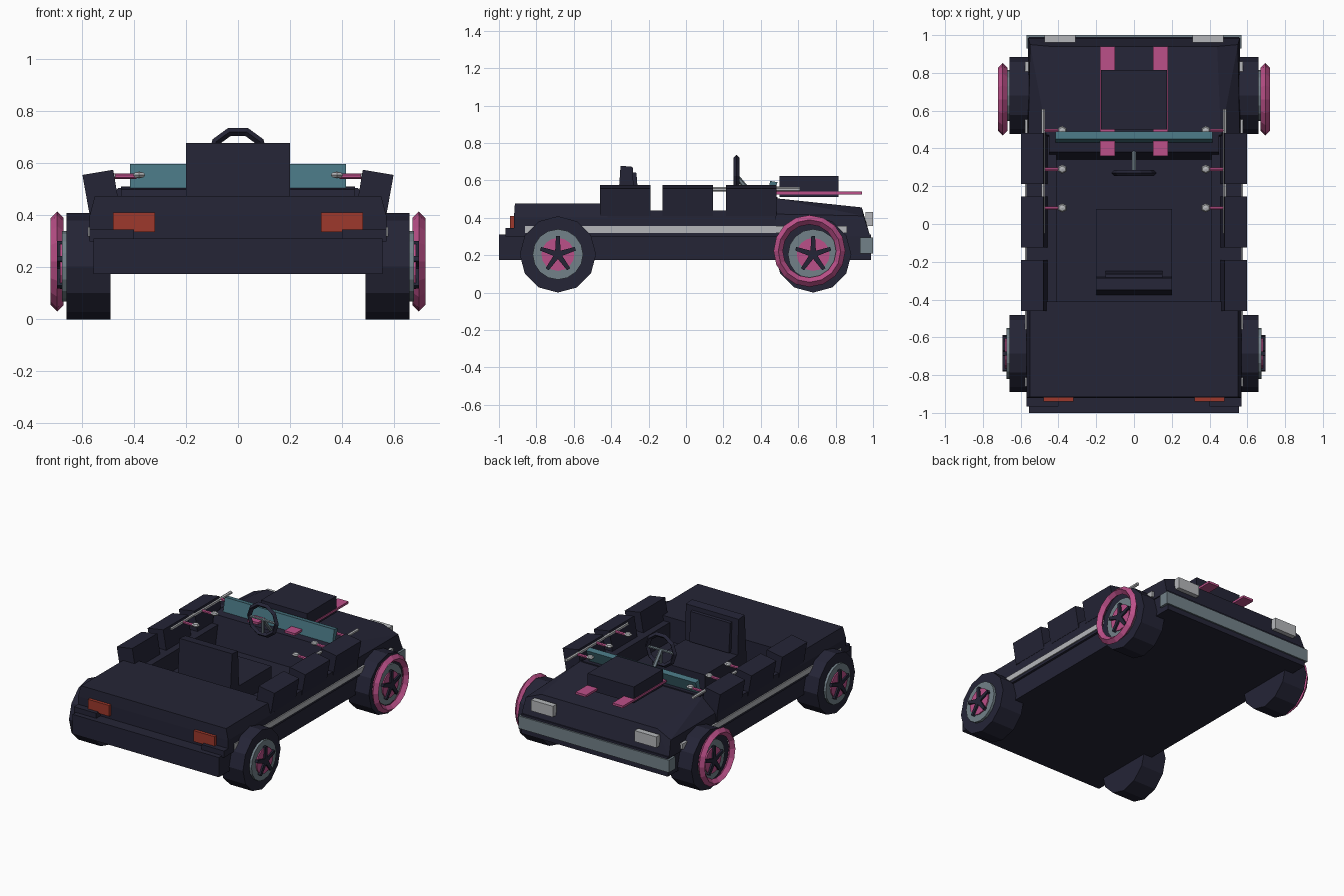
import bpy, bmesh, math
from mathutils import Vector

if "Cube" in bpy.data.objects:
    bpy.data.objects.remove(bpy.data.objects["Cube"])


def mat(name, *rgb):
    m = bpy.data.materials.new(name)
    m.diffuse_color = (*rgb, 1)
    m.use_nodes = True
    m.node_tree.nodes["Principled BSDF"].inputs["Base Color"].default_value = m.diffuse_color
    return m


NAVY = mat("dark navy", 0.018, 0.018, 0.037)
PINK = mat("pink", 0.50, 0.08, 0.25)
TEAL = mat("teal glass", 0.065, 0.18, 0.225)
GREY = mat("steel grey", 0.17, 0.22, 0.25)
WHITE = mat("pale grey", 0.46, 0.47, 0.49)
RED = mat("red", 0.34, 0.04, 0.025)


def hull(name, pts, m):
    """Solid convex shape around a few points."""
    bm = bmesh.new()
    for p in pts:
        bm.verts.new(p)
    bmesh.ops.convex_hull(bm, input=bm.verts[:])
    bmesh.ops.dissolve_limit(bm, angle_limit=0.01, verts=bm.verts[:], edges=bm.edges[:])
    bmesh.ops.recalc_face_normals(bm, faces=bm.faces[:])
    me = bpy.data.meshes.new(name)
    bm.to_mesh(me)
    bm.free()
    ob = bpy.data.objects.new(name, me)
    bpy.context.collection.objects.link(ob)
    me.materials.append(m)
    return ob


def box(name, x, y, z, m):
    return hull(name, [(a, b, c) for a in x for b in y for c in z], m)


def prism(name, profile, x, m):
    """Extrude a (y, z) profile between two x values."""
    return hull(name, [(a, b, c) for a in x for b, c in profile], m)


def done(name, m):
    ob = bpy.context.object
    ob.name = name
    ob.data.materials.append(m)
    return ob


def rod(name, a, b, r, m, sides=6):
    a, b = Vector(a), Vector(b)
    d = b - a
    bpy.ops.mesh.primitive_cylinder_add(vertices=sides, radius=r, depth=d.length, location=(a + b) / 2,
                                        rotation=d.to_track_quat('Z', 'Y').to_euler())
    return done(name, m)


def disc(name, x0, x1, y, z, r, m, sides=12):
    bpy.ops.mesh.primitive_cylinder_add(vertices=sides, radius=r, depth=abs(x1 - x0),
                                        location=((x0 + x1) / 2, y, z), rotation=(0, math.pi / 2, 0))
    return done(name, m)


def torus(name, loc, rot, R, r, n, m):
    bpy.ops.mesh.primitive_torus_add(location=loc, rotation=rot, major_radius=R, minor_radius=r,
                                     major_segments=n, minor_segments=4)
    return done(name, m)


# Body: floor slab, rear deck, hood, dashboard
box("lower_body", (-0.555, 0.555), (-1, 0.99), (0.175, 0.31), NAVY)
hull("rear_deck", [(s * x, y, z) for s in (-1, 1) for x, y, z in
                   ((0.57, -0.92, 0.30), (0.57, -0.41, 0.30), (0.57, -0.92, 0.40), (0.57, -0.41, 0.40),
                    (0.55, -0.915, 0.475), (0.55, -0.41, 0.475))], NAVY)
hull("hood", [(s * x, y, z) for s in (-1, 1) for x, y, z in
              ((0.57, 0.46, 0.30), (0.56, 0.46, 0.42), (0.46, 0.47, 0.505),
               (0.55, 0.95, 0.41), (0.44, 0.94, 0.455), (0.56, 0.985, 0.30))], NAVY)
prism("dashboard", [(0.34, 0.30), (0.38, 0.50), (0.49, 0.51), (0.49, 0.30)], (-0.45, 0.45), NAVY)
box("front_bumper", (-0.57, 0.57), (0.93, 1.0), (0.21, 0.295), GREY)

# Hood box and the plates under it
box("hood_box", (-0.175, 0.175), (0.5, 0.815), (0.51, 0.622), NAVY)
prism("windshield", [(0.43, 0.50), (0.455, 0.50), (0.49, 0.59), (0.45, 0.597)], (-0.415, 0.415), TEAL)

for s in (-1, 1):
    box("hood_plate", (s * 0.10, s * 0.18), (0.36, 0.94), (0.525, 0.54), PINK)
    box("headlight", (s * 0.31, s * 0.475), (0.96, 1.0), (0.355, 0.43), WHITE)
    box("tail_light", (s * 0.32, s * 0.48), (-0.94, -0.91), (0.335, 0.41), RED)
    box("rear_corner", (s * 0.40, s * 0.57), (-0.965, -0.90), (0.30, 0.345), NAVY)
    box("side_stripe", (s * 0.55, s * 0.577), (-0.86, 0.86), (0.318, 0.355), WHITE)
    box("sill", (s * 0.41, s * 0.57), (-0.42, 0.48), (0.30, 0.44), NAVY)

    # Leaning side panels
    for y in (-0.46, -0.125, 0.213):
        hull("side_panel", [(s * x, b, z) for b in (y, y + 0.27) for x, z in
                            ((0.598, 0.555), (0.48, 0.575), (0.455, 0.43), (0.572, 0.41))], NAVY)

    # Side rail with small cross pegs
    rod("side_rail", (s * 0.48, -0.05, 0.552), (s * 0.48, 0.61, 0.552), 0.011, WHITE)
    for y in (0.085, 0.29, 0.495):
        rod("peg", (s * 0.39, y, 0.55), (s * 0.48, y, 0.55), 0.01, PINK)
        bpy.ops.mesh.primitive_uv_sphere_add(segments=6, ring_count=4, radius=1, location=(s * 0.38, y, 0.555))
        bpy.context.object.scale = (0.027, 0.024, 0.013)
        done("peg_knob", WHITE)

    # Wheels
    for y in (-0.685, 0.68):
        z = 0.204
        disc("tyre", s * 0.49, s * 0.66, y, z, 0.204, NAVY)
        disc("wheel_rim", s * 0.65, s * 0.676, y, z, 0.135, GREY, 16)
        disc("wheel_disc", s * 0.66, s * 0.684, y, z, 0.088, PINK, 16)
        for k in range(5):
            a = math.pi / 2 + k * math.tau / 5
            u = Vector((0, math.cos(a), math.sin(a)))
            v = Vector((0, -u.z, u.y))
            c = Vector((0, y, z))
            hull("wheel_spoke", [c + u * r + v * w * t + Vector((s * x, 0, 0)) for x in (0.67, 0.695)
                                 for r, w in ((-0.005, 0.016), (0.098, 0.010)) for t in (-1, 1)], NAVY)
    torus("wheel_ring", (s * 0.695, 0.66, 0.222), (0, math.pi / 2, 0), 0.167, 0.025, 16, PINK)

# Seat
box("seat_cushion", (-0.2, 0.2), (-0.36, 0.08), (0.30, 0.43), NAVY)
prism("seat_back", [(-0.375, 0.31), (-0.35, 0.678), (-0.285, 0.672), (-0.27, 0.31)], (-0.2, 0.2), NAVY)
prism("seat_pad", [(-0.29, 0.44), (-0.30, 0.645), (-0.265, 0.64), (-0.25, 0.44)], (-0.15, 0.15), NAVY)

# Steering wheel
torus("steering_wheel", (0, 0.27, 0.622), (math.pi / 2, 0, 0), 0.104, 0.016, 10, NAVY)
rod("steering_column", (0, 0.27, 0.622), (0, 0.38, 0.49), 0.013, GREY)
for a in (0, math.pi, -math.pi / 2):
    rod("steering_spoke", (0, 0.27, 0.622), (0.1 * math.cos(a), 0.27, 0.622 + 0.1 * math.sin(a)), 0.009, GREY)
